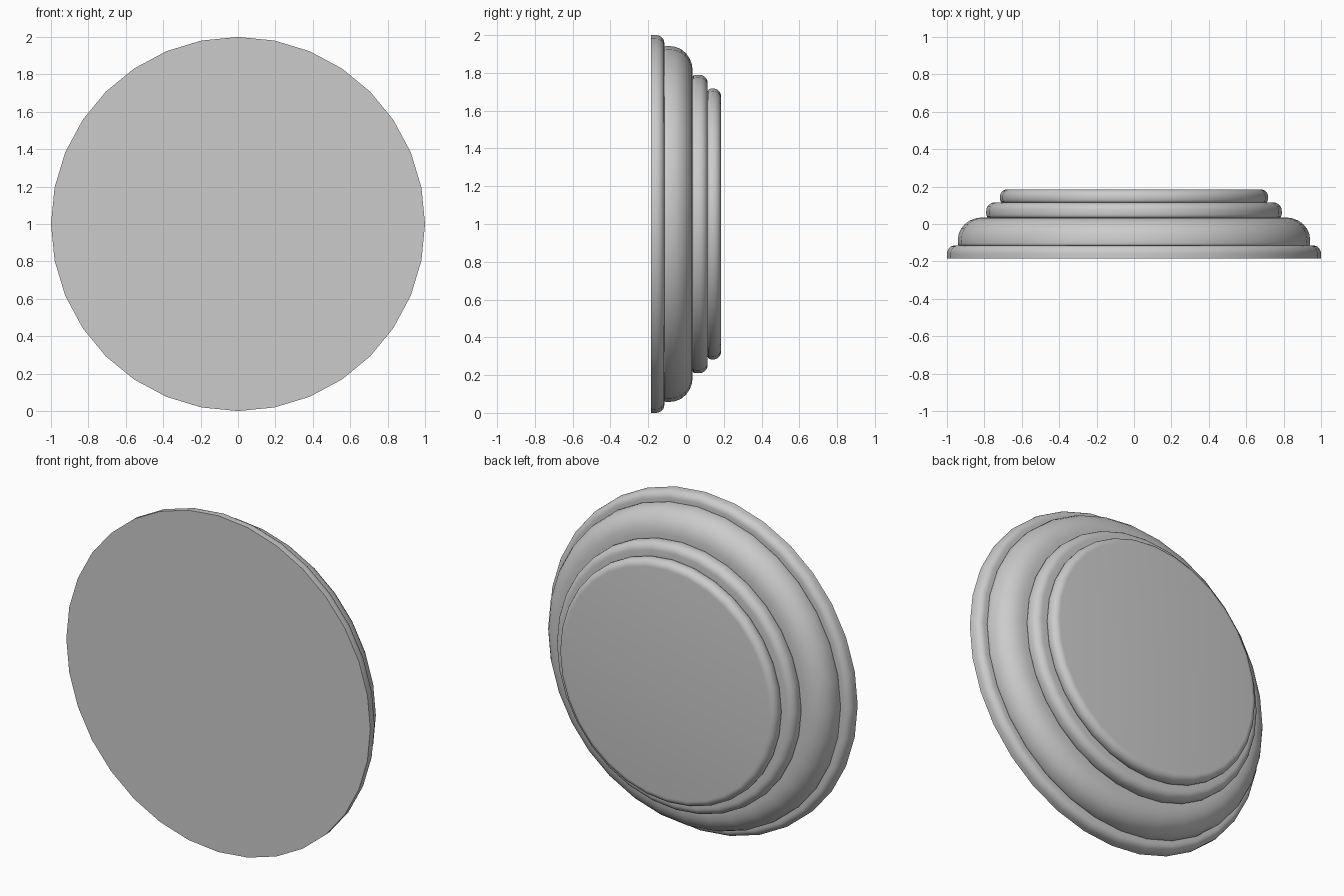
import bpy
import bmesh
from math import cos, sin, pi, radians
from mathutils import Vector

SIDES = 32
CENTRE = Vector((0, 0, 1))

if "Cube" in bpy.data.objects:
    bpy.data.objects.remove(bpy.data.objects["Cube"], do_unlink=True)

# Single plain grey finish
grey = bpy.data.materials.new("plain_grey")
grey.use_nodes = True
colour = (0.6, 0.6, 0.6, 1)
grey.diffuse_color = colour
grey.node_tree.nodes["Principled BSDF"].inputs["Base Color"].default_value = colour


def corner(r, y, dr, dy, start, end, steps=6):
    """Elliptical arc of (radius, y) points around (r, y)."""
    angles = [start + (end - start) * i / steps for i in range(steps + 1)]
    return [(r + dr * cos(a), y + dy * sin(a)) for a in angles]


def lathe(name, profile):
    """Spin a (radius, y) profile around the disc's front-to-back axis."""
    bm = bmesh.new()
    verts = [bm.verts.new((0, y, 1 + r)) for r, y in profile]
    edges = [bm.edges.new(pair) for pair in zip(verts, verts[1:])]
    bmesh.ops.spin(bm, geom=verts + edges, cent=CENTRE, axis=(0, 1, 0),
                   angle=2 * pi, steps=SIDES)
    bmesh.ops.remove_doubles(bm, verts=bm.verts, dist=0.0005)
    bmesh.ops.recalc_face_normals(bm, faces=bm.faces)
    # Make sure the rim faces outward
    outward = 0
    for face in bm.faces:
        arm = face.calc_center_median() - CENTRE
        arm.y = 0
        outward += face.normal.dot(arm) * face.calc_area()
    if outward < 0:
        bmesh.ops.reverse_faces(bm, faces=bm.faces)
    mesh = bpy.data.meshes.new(name)
    bm.to_mesh(mesh)
    bm.free()
    mesh.materials.append(grey)
    obj = bpy.data.objects.new(name, mesh)
    bpy.context.collection.objects.link(obj)
    bpy.ops.object.select_all(action='DESELECT')
    obj.select_set(True)
    bpy.context.view_layer.objects.active = obj
    bpy.ops.object.shade_smooth_by_angle(angle=radians(35))


# Each tier: start radius, front y, back y, outer radius,
# front rounding, back rounding (radial, depth), end radius
tiers = {
    "base_flange": (0, -0.185, -0.115, 1.0, 0, (0.04, 0.045), 0.935),
    "main_body": (0.935, -0.115, 0.035, 0.942, 0.007, (0.13, 0.12), 0.78),
    "middle_step": (0.78, 0.035, 0.115, 0.79, 0.01, (0.045, 0.045), 0.705),
    "back_step": (0.705, 0.115, 0.185, 0.717, 0.012, (0.04, 0.04), 0),
}

for name, (start, front, back, rim, soft, (dr, dy), end) in tiers.items():
    profile = [(start, front)]
    if soft:
        profile += corner(rim - soft, front + 2 * soft, soft, 2 * soft,
                          -pi / 2, 0, 4)[1:]
    else:
        profile.append((rim, front))
    profile += corner(rim - dr, back - dy, dr, dy, 0, pi / 2)
    profile.append((end, back))
    lathe(name, profile)
